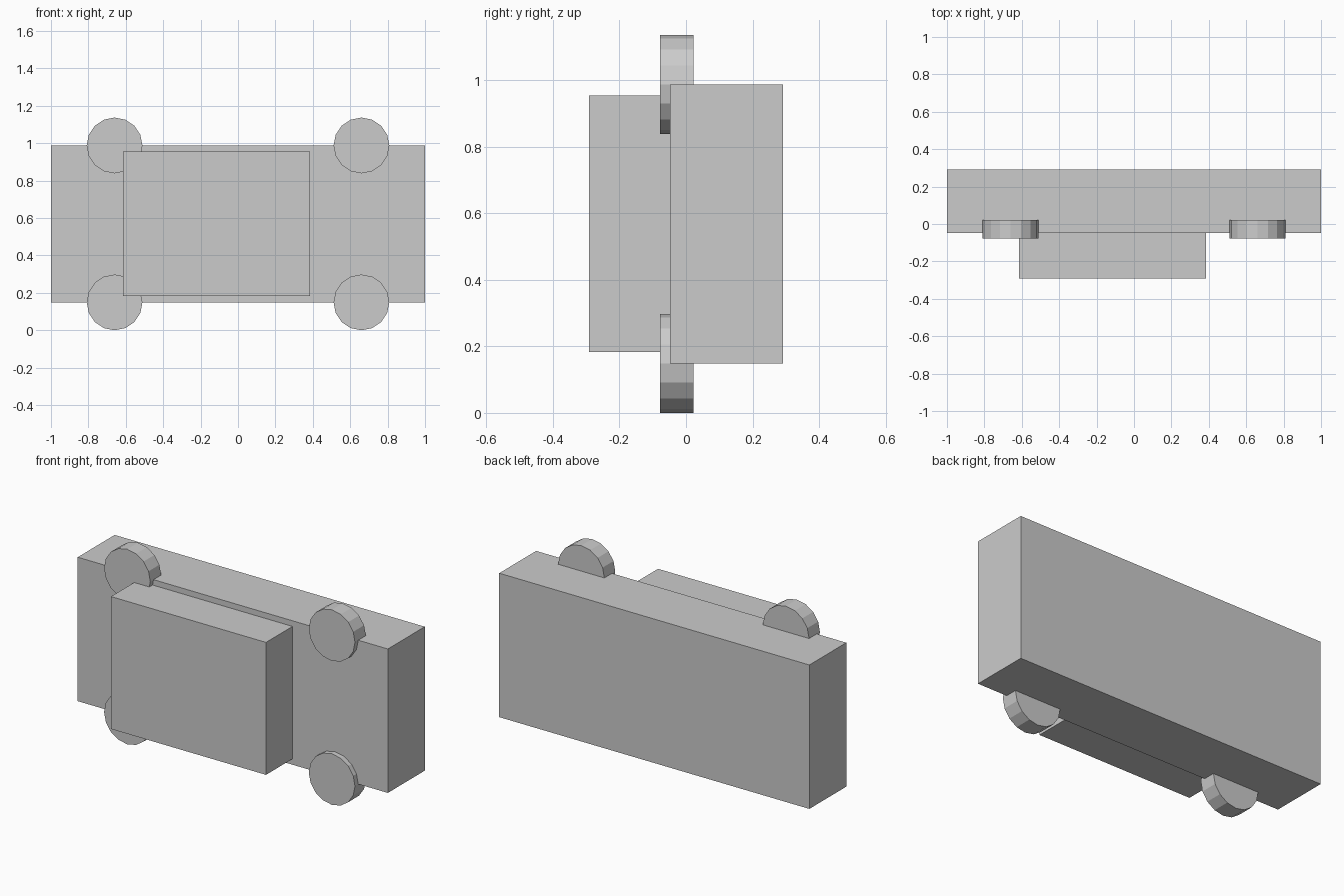
import bpy
import math

if "Cube" in bpy.data.objects:
    bpy.data.objects.remove(bpy.data.objects["Cube"])


def box(name, x, y, z):
    """Box spanning the given (min, max) ranges."""
    spans = (x, y, z)
    bpy.ops.mesh.primitive_cube_add(size=1, location=[(a + b) / 2 for a, b in spans])
    ob = bpy.context.object
    ob.name = name
    ob.scale = [b - a for a, b in spans]
    bpy.ops.object.transform_apply(location=False, rotation=False, scale=True)
    return ob


def wheel(name, x, z):
    """Low-poly disc with its axle along y."""
    bpy.ops.mesh.primitive_cylinder_add(vertices=16, radius=0.149, depth=0.1,
                                        location=(x, -0.028, z),
                                        rotation=(math.pi / 2, 0, 0))
    bpy.context.object.name = name


# Main body and cabin of the car, lying on its side
box("car_body", (-1, 1), (-0.048, 0.292), (0.149, 0.988))
box("cabin", (-0.615, 0.385), (-0.292, -0.048), (0.183, 0.955))

# Four wheels
for side, z in (("lower", 0.149), ("upper", 0.988)):
    for end, x in (("left", -0.66), ("right", 0.66)):
        wheel(f"{side}_{end}_wheel", x, z)
